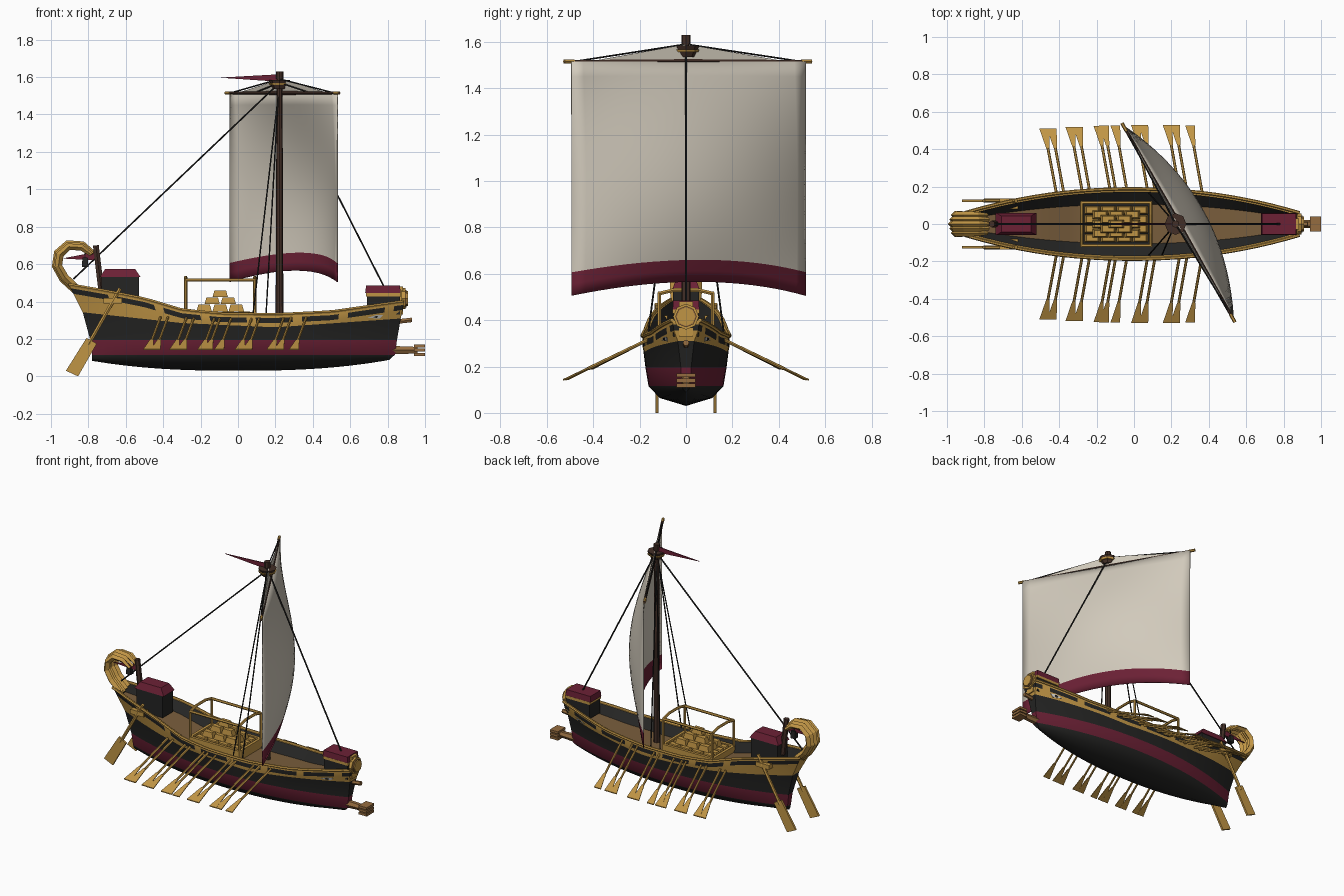
import bpy, bmesh, math
from mathutils import Vector as V

if bpy.data.objects.get("Cube"):
    bpy.data.objects.remove(bpy.data.objects["Cube"])


def material(name, *rgb):
    m = bpy.data.materials.new(name)
    m.use_nodes = True
    m.diffuse_color = (*rgb, 1)
    m.node_tree.nodes["Principled BSDF"].inputs["Base Color"].default_value = (*rgb, 1)
    return m


BLACK = material("black paint", .018, .018, .017)
MAROON = material("maroon paint", .15, .015, .036)
GOLD = material("golden wood", .53, .3, .06)
DECK = material("deck brown", .19, .11, .045)
DARK = material("dark mast wood", .055, .028, .02)
RAM = material("ram brown", .3, .15, .05)
SAIL = material("sail cloth", .64, .59, .5)
WHITE = material("eye white", .7, .7, .68)


def finish(name, bm, mats, smooth=False):
    bmesh.ops.remove_doubles(bm, verts=bm.verts, dist=1e-5)
    bmesh.ops.recalc_face_normals(bm, faces=bm.faces)
    me = bpy.data.meshes.new(name)
    bm.to_mesh(me)
    bm.free()
    ob = bpy.data.objects.new(name, me)
    bpy.context.collection.objects.link(ob)
    for m in mats:
        me.materials.append(m)
    if smooth:
        bpy.ops.object.select_all(action="DESELECT")
        ob.select_set(True)
        bpy.context.view_layer.objects.active = ob
        bpy.ops.object.shade_smooth_by_angle(angle=math.radians(35))
    return ob


def block(name, x, y, z, mat, top=1.0):
    """Box from (min, max) ranges; top scales the upper face."""
    bm = bmesh.new()
    bmesh.ops.create_cube(bm, size=1)
    for v in bm.verts:
        k = top if v.co.z > 0 else 1
        v.co = [sum(r) / 2 + c * f * (r[1] - r[0])
                for r, c, f in zip((x, y, z), v.co, (k, k, 1))]
    return finish(name, bm, [mat])


def prism(name, outline, offset, mat):
    bm = bmesh.new()
    face = bm.faces.new([bm.verts.new(p) for p in outline])
    ext = bmesh.ops.extrude_face_region(bm, geom=[face], use_keep_orig=True)
    new = [g for g in ext["geom"] if isinstance(g, bmesh.types.BMVert)]
    bmesh.ops.translate(bm, verts=new, vec=offset)
    return finish(name, bm, [mat])


def tube(name, pts, r, mat, radii=None, res=1):
    cu = bpy.data.curves.new(name, "CURVE")
    cu.dimensions, cu.bevel_depth, cu.bevel_resolution = "3D", r, res
    cu.use_fill_caps = True
    sp = cu.splines.new("POLY")
    sp.points.add(len(pts) - 1)
    for i, p in enumerate(pts):
        sp.points[i].co = (*p, 1)
        sp.points[i].radius = radii[i] if radii else 1
    tmp = bpy.data.objects.new(name + "_path", cu)
    me = bpy.data.meshes.new_from_object(tmp)
    bpy.data.objects.remove(tmp)
    bm = bmesh.new()
    bm.from_mesh(me)
    for f in bm.faces:
        f.smooth, f.material_index = False, 0
    return finish(name, bm, [mat])


def cone(name, x, z0, z1, r0, r1, mat, sides=8):
    bm = bmesh.new()
    bmesh.ops.create_cone(bm, cap_ends=True, segments=sides, radius1=r0, radius2=r1, depth=z1 - z0)
    bmesh.ops.translate(bm, verts=bm.verts, vec=(x, 0, (z0 + z1) / 2))
    return finish(name, bm, [mat])


def interp(pts, x):
    for (a, p), (b, q) in zip(pts, pts[1:]):
        if x <= b:
            return p + (q - p) * max(0, (x - a) / (b - a))
    return pts[-1][1]


# Hull lines: each row is stern x, bow x, width factor, end half width, height
def sheer(x):
    return interp([(-.9, .49), (-.7, .455), (-.5, .415), (-.3, .355), (-.1, .335),
                   (.2, .33), (.5, .345), (.88, .4)], x)


def keel(x): return .03 + .06 * abs(x / .82) ** 2.5
def band(x): return interp([(-.9, .35), (-.3, .285), (.2, .262), (.88, .31)], x)


ROWS = [(-.78, .81, 0, 0, keel),
        (-.78, .82, .6, .012, lambda x: .6 * keel(x) + .046),
        (-.78, .84, .86, .018, lambda x: .115),
        (-.79, .85, .93, .022, lambda x: .195),
        (-.83, .87, .98, .035, band),
        (-.88, .88, 1, .052, lambda x: sheer(x) - .045),
        (-.895, .885, 1, .056, lambda x: sheer(x) - .018),
        (-.905, .885, 1, .06, sheer),
        (-.89, .87, .91, .048, sheer),
        (-.87, .85, .56, .03, lambda x: sheer(x) - .05),
        (-.87, .85, 0, 0, lambda x: sheer(x) - .05)]


def hull_point(s, row):
    i = min(int(row), len(ROWS) - 2)
    ends = []
    for x0, x1, f, e, zf in ROWS[i:i + 2]:
        x = x0 + (x1 - x0) * (s + 1) / 2
        ends.append(V((x, e + (.188 * f - e) * (1 - abs(s) ** 2.1), zf(x))))
    return ends[0].lerp(ends[1], row - i)


N = 36
stations = [(-1, 0)] + [(-1 + 2 * i / N, 1) for i in range(N + 1)] + [(1, 0)]
bm = bmesh.new()
grid = []
for s, w in stations:
    pts = [hull_point(s, r) for r in range(len(ROWS))]
    grid.append([bm.verts.new((p.x, p.y * w, p.z)) for p in pts])
BANDS = [0, 0, 1, 0, 2, 0, 2, 2, 0, 3]
for i in range(len(grid) - 1):
    for j, m in enumerate(BANDS):
        f = bm.faces.new((grid[i][j], grid[i + 1][j], grid[i + 1][j + 1], grid[i][j + 1]))
        f.material_index = 2 if j == 5 and i % 5 == 0 else m
bmesh.ops.dissolve_degenerate(bm, dist=1e-5, edges=bm.edges)
hull = finish("hull", bm, [BLACK, MAROON, GOLD, DECK], True)
hull.modifiers.new("Mirror", "MIRROR").use_axis = (False, True, False)

for side, tag in ((1, "left"), (-1, "right")):
    flip = lambda p: V((p[0], p[1] * side, p[2]))
    # Gunwale and wale
    tube(tag + "_gunwale", [flip(hull_point(-1 + i / 12, 7)) for i in range(25)], .009, GOLD)
    # Painted eye with pupil
    for nm, mat, c, ds, dr, off in (("eye", WHITE, .84, .05, .3, .003), ("pupil", BLACK, .84, .015, .17, .006)):
        rim = [(c - ds, 4.5), (c, 4.5 + dr), (c + ds * .9, 4.5 + dr * .6), (c + ds * .5, 4.5 - dr)]
        prism(f"{tag}_{nm}", [flip(hull_point(*q) + V((0, off, 0))) for q in rim], (0, .003 * side, 0), mat)
    # Rowing oars
    for n, x in enumerate((-.48, -.44, -.34, -.3, -.19, -.16, -.1, .01, .05, .18, .22, .3)):
        tip = V((x, .5 + .03 * math.cos(x * 2.2 - .2), .14))
        root = V((x + .065, .165, .315))
        along = (tip - root).normalized()
        neck = tip - along * .12
        tube(f"{tag}_oar_{n}", [flip(root), flip(neck)], .0075, GOLD)
        prism(f"{tag}_oar_blade_{n}",
              [flip(p) for p in (neck + V((-.009, 0, 0)), neck + V((.009, 0, 0)),
                                 tip + V((.026, 0, 0)), tip + V((-.026, 0, 0)))], (0, 0, .006), GOLD)
    # Steering oar
    y = .125 * side
    tube(tag + "_steering_shaft", [(-.63, y, .47), (-.8, y, .17)], .011, GOLD)
    prism(tag + "_steering_blade", [(-.92, y - .007, .03), (-.855, y - .007, 0), (-.755, y - .007, .175),
                                    (-.81, y - .007, .205)], (0, .014, 0), GOLD)
    block(tag + "_steering_mount", (-.72, -.62), sorted((.08 * side, .135 * side)), (.39, .42), GOLD)
    # Shrouds
    for n, x in enumerate((.08, .15)):
        tube(f"{tag}_shroud_{n}", [(x, .165 * side, .33), (.215, .01 * side, 1.5)], .004, BLACK)
    # Cargo rail and hatch border
    y = .115 * side
    tube(tag + "_cargo_rail", [(-.28, y, .515), (.09, y, .515)], .009, GOLD)
    for x in (-.28, .09):
        tube(tag + "_cargo_post", [(x, y, .3), (x, y, .515)], .009, GOLD)
    block(tag + "_hatch_side", (-.285, .095), (y - .009, y + .009), (.28, .345), GOLD)

# Hatch ends, base and stacked cargo
for x in (-.28, .09):
    block("hatch_end", (x - .009, x + .009), (-.115, .115), (.28, .345), GOLD)
    tube("cargo_crossbar", [(x, -.115, .515), (x, -.05, .53), (x, .05, .53), (x, .115, .515)], .009, GOLD)
block("hatch_base", (-.28, .09), (-.115, .115), (.27, .31), BLACK)
for layer in range(4):
    nx, ny, z = 4 - layer, 4 - layer, .31 + .038 * layer
    for i in range(nx):
        for j in range(ny):
            cx, cy = -.095 + (i - (nx - 1) / 2) * .086, (j - (ny - 1) / 2) * .05
            block("cargo_bar", (cx - .041, cx + .041), (cy - .022, cy + .022), (z, z + .036), GOLD, .75)

# Stern cabin
block("cabin", (-.73, -.53), (-.055, .055), (.38, .53), BLACK)
block("cabin_roof", (-.74, -.52), (-.06, .06), (.53, .575), MAROON, .72)
# Curled stern ornament
curl = [(-.86, .45), (-.935, .52), (-.975, .59), (-.965, .66), (-.91, .71), (-.83, .705), (-.77, .66)]
for k in range(-2, 3):
    q = 1 - .07 * abs(k)
    tube("stern_curl", [(-.87 + (x + .87) * q, k * .024, .59 + (z - .59) * q) for x, z in curl],
         .017, GOLD, [1.1, 1.2, 1.2, 1.2, 1.1, 1, .6], 0)
tube("stern_post", [(-.73, 0, .45), (-.76, 0, .7)], .018, DARK)
prism("stern_pennant", [(-.76, -.003, .665), (-.76, -.003, .62), (-.94, -.003, .63)], (0, .006, 0), MAROON)
block("stern_lantern", (-.835, -.8), (-.018, .018), (.585, .635), BLACK, .8)
tube("lantern_hanger", [(-.818, 0, .63), (-.818, 0, .7)], .004, BLACK)

# Bow locker, figure disc, sprit and ram
block("bow_locker", (.69, .865), (-.055, .055), (.33, .43), BLACK)
block("bow_locker_trim", (.685, .872), (-.059, .059), (.428, .446), GOLD)
block("bow_locker_lid", (.68, .87), (-.058, .058), (.446, .485), MAROON, .95)
block("bow_post", (.865, .882), (-.03, .03), (.33, .48), GOLD)
for nm, r, x, mat in (("disc_rim", .056, .885, GOLD), ("disc_recess", .046, .892, RAM), ("disc_face", .04, .898, GOLD)):
    d = cone(nm, 0, -.01, .01, r, r, mat)
    d.rotation_euler = (0, math.pi / 2, 0)
    d.location = (x, 0, .415)
tube("bow_sprit", [(.83, 0, .29), (.93, 0, .302)], .014, RAM)
tube("ram_shaft", [(.79, 0, .14), (.96, 0, .14)], .025, RAM, [1.1, .8])
for z in (.118, .14, .162):
    block("ram_fin", (.94, 1), (-.04, .04), (z - .008, z + .008), RAM)

# Mast, lookout and pennant
MX = .222
tube("mast", [(MX, 0, .28), (MX, 0, 1.6)], .021, DARK, [1, .75], 2)
cone("mast_cap", MX, 1.59, 1.63, .02, .02, DARK)
cone("lookout", MX, 1.535, 1.585, .035, .058, DARK)
cone("lookout_band", MX, 1.557, 1.568, .053, .058, GOLD)
prism("mast_pennant", [(MX, -.003, 1.615), (MX, -.003, 1.575), (-.1, -.003, 1.597)], (0, .006, 0), MAROON)

# Yard, rigging and top cloth
A, B, Z = V((-.065, .54, 1.515)), V((.54, -.525, 1.515)), 1.515
tube("yard", [A, A.lerp(B, .5), B], .012, DARK, [.6, 1, .6])
for a, b in ((A, B), (B, A)):
    tube("yard_tip", [a, a.lerp(b, .04)], .0095, GOLD)
    tube("yard_lift", [a.lerp(b, .04), (MX, 0, 1.59)], .004, BLACK)
    tube("yard_inner_lift", [a.lerp(b, .25), (MX, 0, 1.57)], .004, BLACK)
prism("top_cloth", [A.lerp(B, .1), A.lerp(B, .9), V((.23, 0, 1.59))], (.004, .002, 0), SAIL)
tube("forestay", [(MX, 0, 1.58), (.78, 0, .48)], .005, BLACK)
tube("backstay", [(MX, 0, 1.57), (-.88, 0, .52)], .005, BLACK)

# Billowing sail with a maroon foot
out = V((.87, .49, 0))
cols = 20
levels = [i / 14 * .9 for i in range(15)] + [.95, 1]
bm = bmesh.new()
rows = []
for v in levels:
    row = []
    for i in range(cols + 1):
        u = i / cols
        arc = 1 - (2 * u - 1) ** 2
        p = A.lerp(B, .025 + .95 * u)
        p += out * (.14 * arc * math.sin(v * 2.6) + .01)
        p.z = Z - v * (1.01 - .06 * arc)
        row.append(bm.verts.new(p))
    rows.append(row)
for j in range(len(rows) - 1):
    for i in range(cols):
        f = bm.faces.new((rows[j][i], rows[j][i + 1], rows[j + 1][i + 1], rows[j + 1][i]))
        f.material_index = int(levels[j] > .89)
sail = finish("sail", bm, [SAIL, MAROON], True)
sail.modifiers.new("Solidify", "SOLIDIFY").thickness = .005
